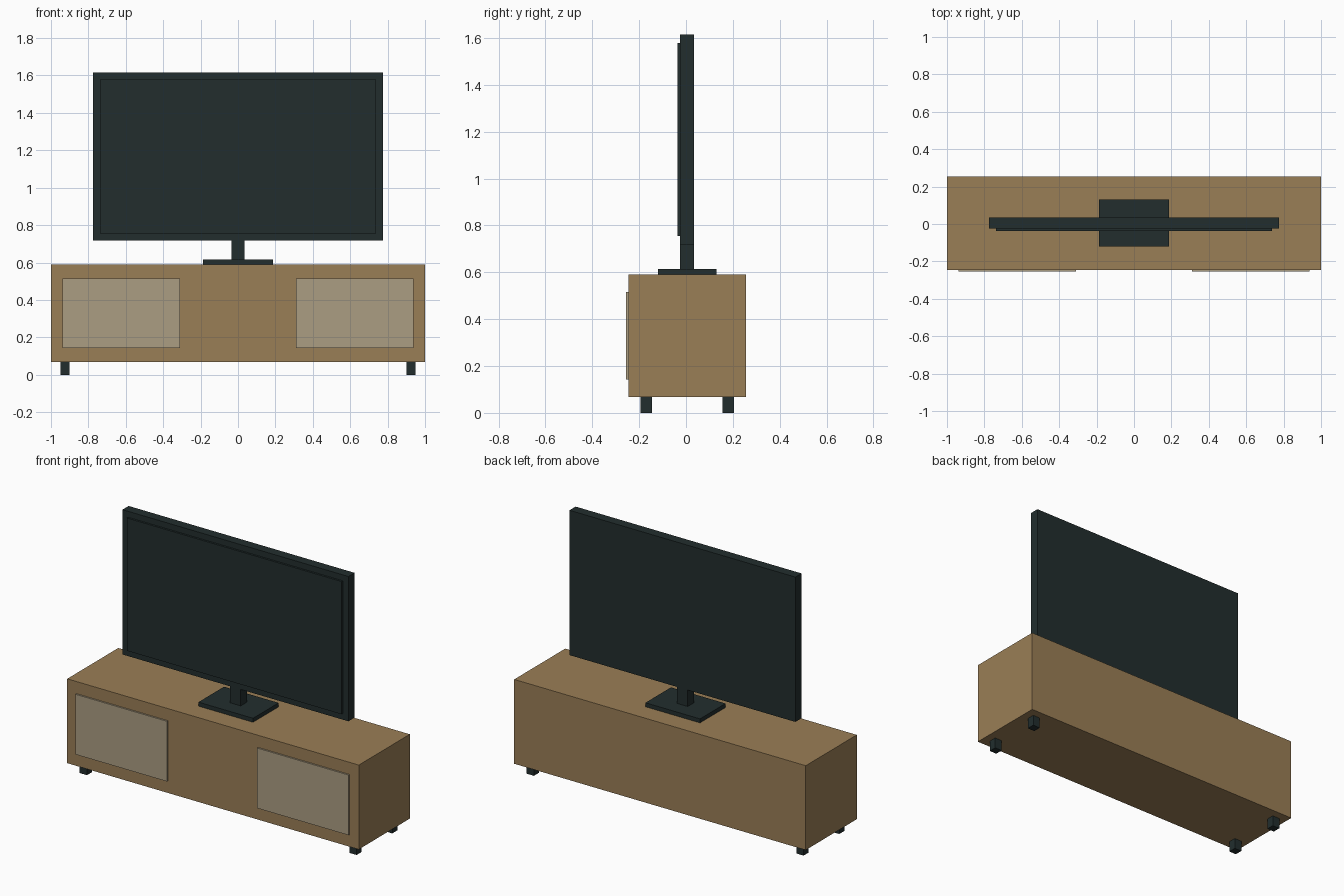
import bpy
from mathutils import Vector

cube = bpy.data.objects.get("Cube")
if cube:
    bpy.data.objects.remove(cube, do_unlink=True)


def material(name, colour):
    mat = bpy.data.materials.new(name)
    mat.use_nodes = True
    mat.diffuse_color = (*colour, 1)
    mat.node_tree.nodes["Principled BSDF"].inputs["Base Color"].default_value = (*colour, 1)
    return mat


wood = material("warm wood", (0.323, 0.209, 0.093))
panel = material("pale door panel", (0.407, 0.337, 0.223))
dark = material("dark slate", (0.016, 0.027, 0.027))


def box(name, low, high, mat):
    """Flat-sided block between two opposite corners."""
    low, high = Vector(low), Vector(high)
    bpy.ops.mesh.primitive_cube_add(size=1, location=(low + high) / 2)
    obj = bpy.context.object
    obj.name = name
    obj.scale = high - low
    bpy.ops.object.transform_apply(location=False, rotation=False, scale=True)
    obj.data.materials.append(mat)
    return obj


# Cabinet
box("cabinet_body", (-1, -0.245, 0.067), (1, 0.255, 0.59), wood)

# Door panels and feet, mirrored left and right
for side, s in (("left", 1), ("right", -1)):
    inner, outer = sorted((s * 0.31, s * 0.937))
    box(f"{side}_door", (inner, -0.255, 0.142), (outer, -0.245, 0.515), panel)
    for end, y in (("front", -0.17), ("back", 0.18)):
        x = s * 0.925
        box(f"{end}_{side}_foot", (x - 0.025, y - 0.025, 0), (x + 0.025, y + 0.025, 0.067), dark)

# Television on its stand
box("stand_base", (-0.187, -0.12, 0.59), (0.187, 0.13, 0.615), dark)
box("stand_neck", (-0.036, -0.025, 0.615), (0.036, 0.035, 0.717), dark)
box("television_case", (-0.775, -0.025, 0.717), (0.775, 0.035, 1.615), dark)
box("television_screen", (-0.737, -0.037, 0.755), (0.737, -0.025, 1.578), dark)
